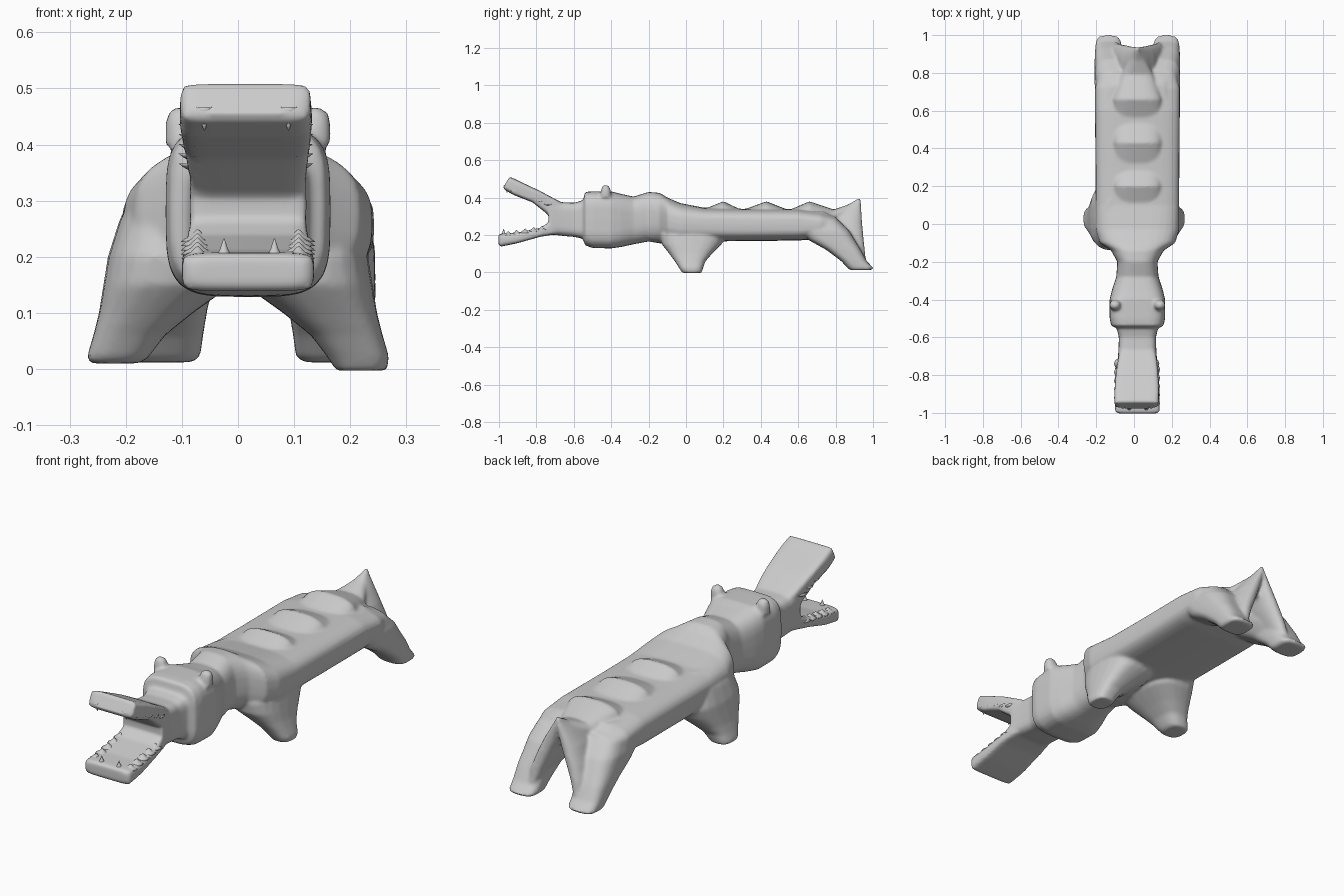
import bpy, bmesh, math

if "Cube" in bpy.data.objects:
    bpy.data.objects.remove(bpy.data.objects["Cube"])

CX = 0.018  # the animal sits slightly off the centre line
mat = bpy.data.materials.new("grey clay")
mat.diffuse_color = (0.6, 0.6, 0.6, 1)
mat.use_nodes = True
mat.node_tree.nodes["Principled BSDF"].inputs["Base Color"].default_value = mat.diffuse_color


def ring(n, e):
    """Unit superellipse; a higher exponent is boxier."""
    out = []
    for i in range(n):
        a = 2 * math.pi * i / n
        c, s = math.cos(a), math.sin(a)
        out.append((math.copysign(abs(c) ** (2 / e), c), math.copysign(abs(s) ** (2 / e), s)))
    return out


def skin(name, loops):
    bm = bmesh.new()
    rows = [[bm.verts.new(p) for p in l] for l in loops]
    n = len(rows[0])
    for a, b in zip(rows, rows[1:]):
        for i in range(n):
            bm.faces.new((a[i], a[(i + 1) % n], b[(i + 1) % n], b[i]))
    bm.faces.new(rows[0][::-1])
    bm.faces.new(rows[-1])
    bmesh.ops.recalc_face_normals(bm, faces=bm.faces)
    me = bpy.data.meshes.new(name)
    bm.to_mesh(me)
    bm.free()
    me.materials.append(mat)
    ob = bpy.data.objects.new(name, me)
    bpy.context.collection.objects.link(ob)
    return ob


def loft_y(name, rows):
    """Rows: y, half width, bottom, top, exponent, lean of the ring, x centre."""
    loops = []
    for y, w, zb, zt, e, lean, cx in rows:
        loops.append([(cx + w * u, y + lean * v, (zb + zt) / 2 + (zt - zb) / 2 * v)
                      for u, v in ring(32, e)])
    return skin(name, loops)


def loft_z(name, rows, side, mid, e=3):
    """Rows: z, inner x, outer x, front y, rear y."""
    loops = []
    for z, xi, xo, ya, yb in rows:
        loops.append([(mid + side * ((xi + xo) / 2 + (xo - xi) / 2 * u),
                       (ya + yb) / 2 + (yb - ya) / 2 * v, z) for u, v in ring(24, e)])
    return skin(name, loops)


# Trunk, neck, head and snout
trunk = loft_y("body", [r + (0, CX) for r in [
    (-.735, .105, .205, .385, 6), (-.66, .1, .195, .375, 5), (-.6, .098, .19, .372, 5),
    (-.55, .11, .18, .385, 5), (-.54, .138, .145, .43, 4), (-.5, .147, .13, .433, 4),
    (-.4, .147, .128, .433, 4), (-.35, .135, .135, .42, 3.5), (-.28, .112, .15, .405, 3),
    (-.2, .106, .165, .43, 2.8), (-.14, .14, .155, .425, 2.6), (-.1, .2, .15, .4, 2.8),
    (-.03, .222, .15, .37, 3), (.1, .222, .165, .345, 3.4), (.3, .222, .167, .34, 3.6),
    (.6, .225, .17, .338, 3.6), (.72, .225, .18, .325, 3.2), (.8, .2, .2, .3, 3)]])
parts = [trunk]

# Wavy crest along the back
spine = [(-.14, .40), (.0, .355), (.08, .332), (.2, .38), (.3, .332), (.43, .38), (.55, .332),
         (.66, .38), (.79, .336), (.86, .36), (.9, .375)]
parts.append(loft_y("crest", [(y, .13 if y < .7 else .13 - (y - .7) * .5, .25, z, 2.6, 0, CX)
                              for y, z in spine]))

# Jaws
parts.append(loft_y("upper_jaw", [
    (-.965, .095, .455, .495, 4, .012, .013), (-.957, .116, .442, .512, 6, .015, .013),
    (-.9, .118, .413, .482, 7, .02, .014), (-.8, .112, .374, .435, 7, .02, .016),
    (-.72, .102, .31, .392, 7, .02, CX), (-.66, .09, .25, .365, 6, .01, CX)]))
parts.append(loft_y("lower_jaw", [
    (-1.003, .1, .15, .2, 5, 0, CX), (-.992, .118, .137, .207, 6, 0, CX),
    (-.9, .118, .156, .212, 7, 0, CX), (-.78, .112, .19, .238, 7, 0, CX),
    (-.72, .104, .2, .275, 7, 0, CX), (-.66, .09, .205, .3, 6, 0, CX)]))

for s, tag in ((-1, "left"), (1, "right")):
    # Front legs splay out under the shoulders
    parts.append(loft_z("front_leg_" + tag, [
        (-.003 if s > 0 else .01, .175, .265, -.02, .085), (.02, .16, .27, -.035, .09),
        (.06, .13, .258, -.06, .105), (.1, .08, .248, -.09, .14), (.15, .01, .24, -.13, .19),
        (.2, 0, .232, -.14, .22), (.27, 0, .21, -.12, .2), (.34, 0, .15, -.08, .15)],
        s, 0, 2.7))
    # Hind legs sweep back and down
    parts.append(loft_z("hind_leg_" + tag, [
        (.012, .1, .215, .88, .99), (.022, .085, .222, .865, 1.003), (.06, .08, .225, .83, .967),
        (.12, .07, .227, .75, .935), (.17, .04, .227, .66, .905), (.22, .02, .226, .6, .875),
        (.28, .01, .21, .58, .815), (.325, 0, .15, .58, .74)], s, CX, 3.2))
    # Folds joining the tail point to each foot
    parts.append(loft_z("tail_fold_" + tag, [
        (.05, .1, .14, .87, .965), (.13, .065, .14, .83, .955), (.2, .03, .12, .78, .948),
        (.27, 0, .09, .76, .942), (.33, -.01, .05, .81, .938), (.37, -.008, .02, .88, .936),
        (.4, -.003, .003, .928, .934)], s, CX, 2.2))
    # Eye bumps
    x = CX + s * .118
    parts.append(loft_z("eye_" + tag, [
        (.4, -.03, .03, -.46, -.4), (.44, -.029, .029, -.455, -.402),
        (.458, -.022, .024, -.448, -.41), (.466, -.01, .012, -.438, -.42)], s, x, 2.2))

# Fuse the skin into one soft surface
bpy.ops.object.select_all(action='DESELECT')
for p in parts:
    p.select_set(True)
bpy.context.view_layer.objects.active = trunk
bpy.ops.object.join()
m = trunk.modifiers.new("fuse", 'REMESH')
m.mode = 'VOXEL'
m.voxel_size = .008
m.use_smooth_shade = True
m = trunk.modifiers.new("soften", 'SMOOTH')
m.factor = .5
m.iterations = 5
trunk.data.polygons.foreach_set("use_smooth", [True] * len(trunk.data.polygons))


def tooth(name, x, y, z, h, r):
    """Curved cone; a negative height points down."""
    ob = skin(name, [[(x + r * k * u, y + r * k * v, z + h * t) for u, v in ring(10, 2)]
                     for t, k in ((-.4, 1.5), (0, 1.1), (.35, .6), (.7, .32), (1, .06))])
    ob.data.polygons.foreach_set("use_smooth", [True] * len(ob.data.polygons))


# Fangs at the jaw tips and low molars along the sides
for s, tag in ((-1, "left"), (1, "right")):
    tooth("lower_fang_" + tag, .02 + s * .045, -.975, .203, .03, .012)
    tooth("upper_fang_" + tag, .015 + s * .075, -.957, .455, -.03, .013)
    for i in range(5):
        y = -.95 + i * .045
        f = i / 4
        tooth(f"lower_molar_{tag}_{i}", CX + s * .09, y, .203 + f * .03, .016, .02)
        tooth(f"upper_molar_{tag}_{i}", .014 + s * .09, y + .03, .43 - f * .07, -.016, .02)
